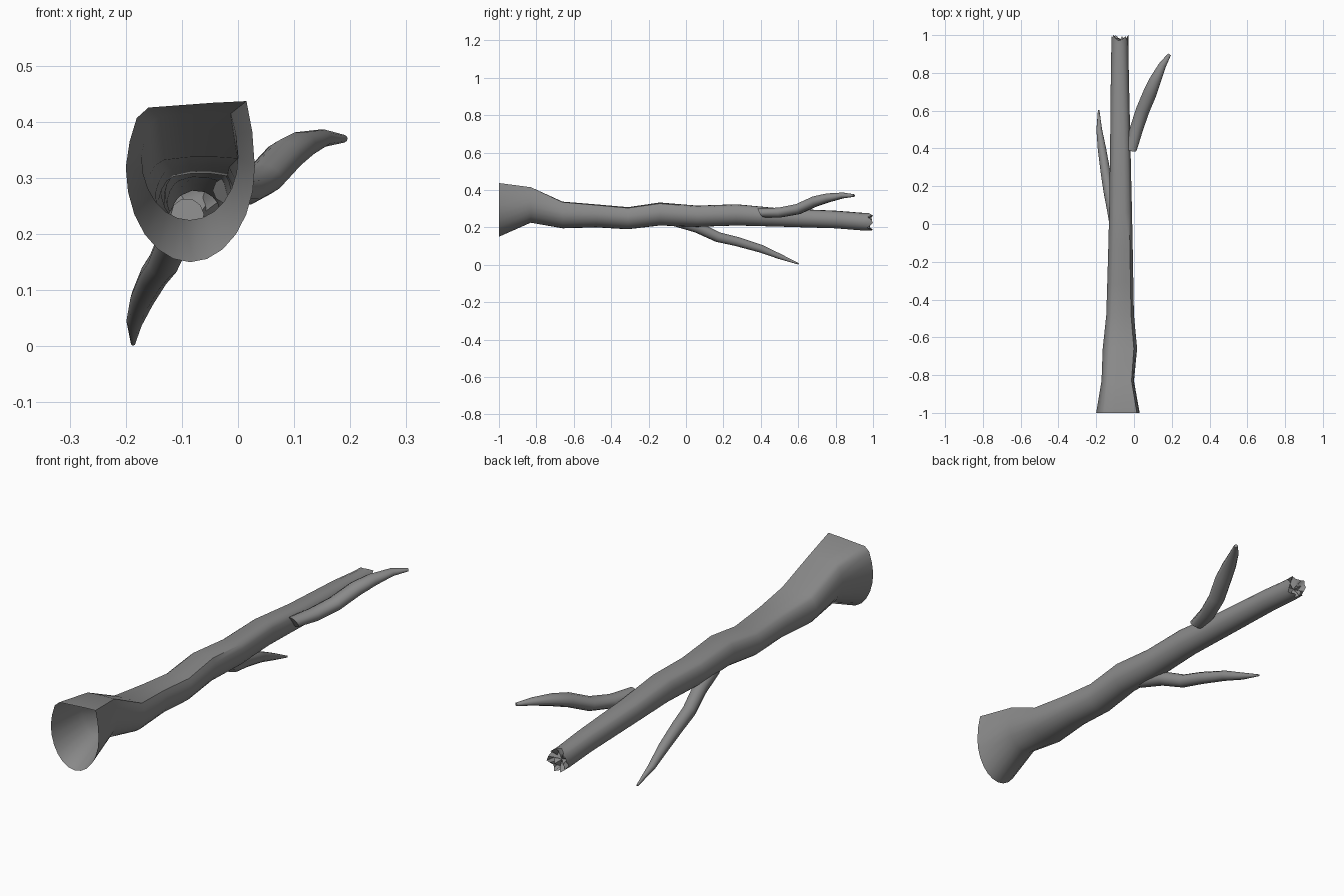
import bpy, bmesh, math
from mathutils import Vector

if "Cube" in bpy.data.objects:
    bpy.data.objects.remove(bpy.data.objects["Cube"])

bark = bpy.data.materials.new("bark")
bark.diffuse_color = (0.26, 0.26, 0.26, 1)
bark.use_nodes = True
bark.node_tree.nodes["Principled BSDF"].inputs["Base Color"].default_value = bark.diffuse_color


def loft(name, rings, tip_start=None, tip_end=None, angle=50):
    """Skin a list of rings; optional centre points close the ends."""
    bm = bmesh.new()
    vr = [[bm.verts.new(p) for p in r] for r in rings]
    n = len(rings[0])
    for a, b in zip(vr, vr[1:]):
        for i in range(n):
            j = (i + 1) % n
            bm.faces.new((a[i], a[j], b[j], b[i]))
    for ring, c in ((vr[0], tip_start), (vr[-1], tip_end)):
        if c is not None:
            cv = bm.verts.new(c)
            for i in range(n):
                bm.faces.new((ring[i], ring[(i + 1) % n], cv))
    bmesh.ops.recalc_face_normals(bm, faces=bm.faces)
    me = bpy.data.meshes.new(name)
    bm.to_mesh(me)
    bm.free()
    me.materials.append(bark)
    ob = bpy.data.objects.new(name, me)
    bpy.context.collection.objects.link(ob)
    bpy.ops.object.select_all(action='DESELECT')
    ob.select_set(True)
    bpy.context.view_layer.objects.active = ob
    bpy.ops.object.shade_smooth_by_angle(angle=math.radians(angle))
    return ob


# Trunk cross-section: round underside, split flat top
d_shape = [(math.cos(a), math.sin(a) * 1.18 + 0.18)
           for a in [math.pi + math.pi * i / 12 for i in range(13)]]
d_shape += [(0.96, 0.62), (0.87, 1.0), (0.36, 0.98), (-0.15, 0.95),
            (-0.65, 0.92), (-0.83, 0.79), (-0.94, 0.5)]


def section(xa, xb, za, zb, y, roundness):
    pts = []
    for u, v in d_shape:
        a = math.atan2(v, u)
        u += (math.cos(a) - u) * roundness
        v += (math.sin(a) - v) * roundness
        pts.append(Vector(((xa + xb) / 2 + u * (xb - xa) / 2, y,
                           (za + zb) / 2 + v * (zb - za) / 2)))
    return pts


# y, left, right, bottom, top, roundness
trunk = [(-0.99, -.20, .03, .15, .437, 0), (-0.83, -.172, .0, .225, .417, .1),
         (-0.66, -.166, .017, .195, .34, .3), (-0.48, -.147, .0, .2, .325, .4),
         (-0.31, -.142, -.003, .19, .31, .45), (-0.14, -.137, -.006, .21, .335, .5),
         (0.06, -.132, -.01, .203, .318, .55), (0.27, -.129, -.015, .21, .325, .6),
         (0.5, -.126, -.02, .204, .303, .7), (0.8, -.123, -.027, .195, .29, .9),
         (0.95, -.12, -.03, .183, .278, 1)]
rings = [section(a, b, c, d, y, r) for y, a, b, c, d, r in trunk]
for p in rings[0]:
    p.y -= 0.01
# Splintered end
jag = [.045, .03, .02, .035, .05, .04, .022]
outer, inner = [], []
mid = sum(rings[-1], Vector()) / len(rings[-1])
for i, p in enumerate(rings[-1]):
    outer.append(p + Vector((0, jag[i % 7], 0)))
    q = mid.lerp(p, (0.7, 0.5, 0.6, 0.8)[i % 4])
    q.y += jag[(i + 2) % 7] - 0.015
    inner.append(q)
loft("trunk", rings + [outer, inner], tip_end=mid + Vector((0, 0.01, 0)))


def branch(name, path, width=1.0, slant=0.0, sides=10):
    pts = [Vector(p[:3]) for p in path]
    out = []
    for i, p in enumerate(pts):
        d = (pts[min(i + 1, len(pts) - 1)] - pts[max(i - 1, 0)]).normalized()
        s = d.cross(Vector((0, 0, 1))).normalized()
        u = s.cross(d)
        if i == 0:
            u.y -= slant
        r = path[i][3]
        out.append([p + (s * math.cos(t) * width + u * math.sin(t)) * r
                    for t in [2 * math.pi * k / sides for k in range(sides)]])
    return loft(name, out, pts[0], pts[-1])


# Side branches: x, y, z, radius
branch("upper_branch", [(-.015, .4, .278, .025), (.012, .5, .279, .028),
                        (.045, .6, .298, .029), (.083, .69, .339, .029),
                        (.112, .76, .358, .025), (.15, .84, .371, .016),
                        (.188, .898, .37, .007)], width=1.25, slant=.6)
branch("lower_branch", [(-.09, -.06, .235, .03), (-.11, .06, .2, .03),
                        (-.133, .17, .148, .028), (-.15, .27, .125, .026),
                        (-.17, .4, .086, .022), (-.184, .5, .045, .015),
                        (-.187, .602, .005, .004)])
